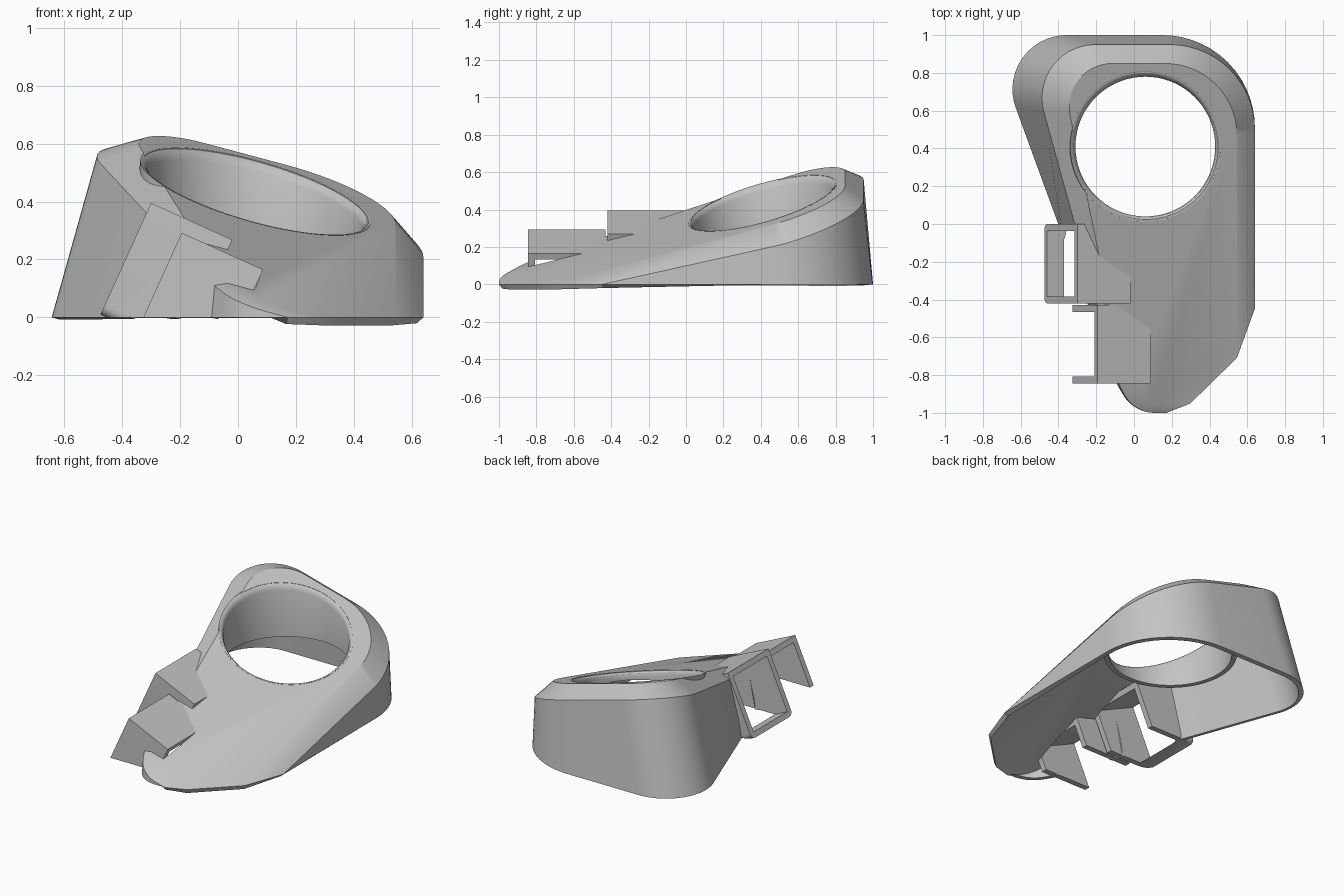
import bpy, bmesh, math
from mathutils import Vector

cube = bpy.data.objects.get("Cube")
if cube:
    bpy.data.objects.remove(cube, do_unlink=True)

grey = bpy.data.materials.new("plain grey")
grey.use_nodes = True
grey.diffuse_color = (0.55, 0.55, 0.55, 1)
grey.node_tree.nodes["Principled BSDF"].inputs["Base Color"].default_value = (0.55, 0.55, 0.55, 1)

HOLE = Vector((0.06, 0.41))
TILT = math.radians(24.4)
U = Vector((math.cos(TILT), 0, -math.sin(TILT)))   # into the body
V = Vector((math.sin(TILT), 0, math.cos(TILT)))    # up the bracket face


def top_z(x, y):
    """Height of the sloping top face."""
    return 0.339 - 0.267 * x + 0.273 * y


def make(name, bm):
    bmesh.ops.recalc_face_normals(bm, faces=bm.faces)
    mesh = bpy.data.meshes.new(name)
    bm.to_mesh(mesh)
    bm.free()
    mesh.materials.append(grey)
    obj = bpy.data.objects.new(name, mesh)
    bpy.context.collection.objects.link(obj)
    return obj


def activate(obj):
    bpy.ops.object.select_all(action='DESELECT')
    obj.select_set(True)
    bpy.context.view_layer.objects.active = obj


def apply_modifier(obj, kind, **settings):
    mod = obj.modifiers.new(kind.lower(), kind)
    for key, value in settings.items():
        setattr(mod, key, value)
    activate(obj)
    bpy.ops.object.modifier_apply(modifier=mod.name)


def cut(obj, cutter):
    apply_modifier(obj, 'BOOLEAN', operation='DIFFERENCE', solver='EXACT', object=cutter)


def smooth(obj):
    activate(obj)
    bpy.ops.object.shade_smooth_by_angle(angle=math.radians(30))


def clip_ground(bm, fill):
    geom = bm.verts[:] + bm.edges[:] + bm.faces[:]
    bmesh.ops.bisect_plane(bm, geom=geom, plane_co=(0, 0, 0), plane_no=(0, 0, 1), clear_inner=True)
    if fill:
        rim = [e for e in bm.edges if e.is_boundary]
        if rim:
            bmesh.ops.edgeloop_fill(bm, edges=rim)


def outline(corners, steps=14):
    """Closed outline with circular corners; each corner is x, y, tangent length."""
    points = []
    for i, (x, y, t) in enumerate(corners):
        c = Vector((x, y))
        before = (Vector(corners[i - 1][:2]) - c).normalized()
        after = (Vector(corners[(i + 1) % len(corners)][:2]) - c).normalized()
        w = math.sin(before.angle(after) / 2)
        a, b = c + before * t, c + after * t
        for k in range(steps + 1):
            s = k / steps
            p, q, r = (1 - s) ** 2, 2 * w * s * (1 - s), s * s
            points.append((a * p + c * q + b * r) / (p + q + r))
    return points


def bridge(bm, rings, closed=False):
    n = len(rings[0])
    pairs = list(zip(rings, rings[1:]))
    if closed:
        pairs.append((rings[-1], rings[0]))
    for low, high in pairs:
        for i in range(n):
            j = (i + 1) % n
            bm.faces.new((low[i], low[j], high[j], high[i]))


def tilted_box(name, origin, u0, u1, y0, y1, v0, v1, round_foot=0):
    """Box in the tilted frame of the side brackets."""
    bm = bmesh.new()
    bmesh.ops.create_cube(bm, size=1)
    if round_foot:
        foot = [e for e in bm.edges if all(v.co.z < 0 for v in e.verts)
                and e.verts[0].co.y == e.verts[1].co.y]
    for v in bm.verts:
        u = u1 if v.co.x > 0 else u0
        y = y1 if v.co.y > 0 else y0
        h = v1 if v.co.z > 0 else v0
        v.co = Vector(origin) + U * u + V * h + Vector((0, y, 0))
    if round_foot:
        bmesh.ops.bevel(bm, geom=foot, offset=round_foot, segments=5, profile=0.5, affect='EDGES')
    return make(name, bm)


# Wedge body: foot, shoulder and top outlines, joined and open underneath
foot = outline([(-0.09, -0.85, 0.02), (0, -1, 0.11), (0.64, -1, 0.05),
                (0.64, 1, 0.49), (-0.767, 1, 0.41)])
shoulder = outline([(-0.08, -0.85, 0.02), (0, -1, 0.11), (0.64, -1, 0.05),
                    (0.64, 0.95, 0.45), (-0.575, 0.95, 0.37)])
crown = outline([(-0.05, -0.82, 0.02), (0.03, -0.95, 0.09), (0.545, -0.95, 0.05),
                 (0.545, 0.85, 0.38), (-0.395, 0.85, 0.28)])
bm = bmesh.new()
rings = [[], [], []]
for f, s, c in zip(foot, shoulder, crown):
    drop = 0.02 + 0.075 * min(1, max(0, (s.y + 0.85) / 0.5))
    z = top_z(s.x, s.y) - drop
    rings[0].append(bm.verts.new((f.x, f.y, min(0, z - 0.05))))
    rings[1].append(bm.verts.new((s.x, s.y, z)))
    rings[2].append(bm.verts.new((c.x, c.y, top_z(c.x, c.y))))
bridge(bm, rings)
bm.faces.new(rings[2])
clip_ground(bm, False)
bmesh.ops.remove_doubles(bm, verts=bm.verts, dist=0.0005)
body = make("wedge_body", bm)
apply_modifier(body, 'SOLIDIFY', thickness=0.03, offset=-1)

# Round opening
bm = bmesh.new()
bmesh.ops.create_cone(bm, cap_ends=True, segments=72, radius1=0.39, radius2=0.39, depth=2)
bmesh.ops.translate(bm, verts=bm.verts, vec=(HOLE.x, HOLE.y, 0.5))
hole_cutter = make("hole_cutter", bm)
cut(body, hole_cutter)
cutters = [hole_cutter]

# Tube lining the opening, with a rounded lip
bm = bmesh.new()
profile = [(0.398, 0.001), (0.386, -0.003), (0.376, -0.014), (0.37, -0.032),
           (0.37, None), (0.4, None), (0.4, -0.03)]
rings = []
for radius, below in profile:
    ring = []
    for i in range(72):
        a = math.tau * i / 72
        x, y = HOLE.x + radius * math.cos(a), HOLE.y + radius * math.sin(a)
        ring.append(bm.verts.new((x, y, 0.24 if below is None else top_z(x, y) + below)))
    rings.append(ring)
bridge(bm, rings, closed=True)
smooth(make("hole_tube", bm))

# Two tilted side brackets, hollowed and trimmed at the ground
for name, origin, y0, y1 in (("rear_bracket", (-0.475, 0, 0.01), -0.42, 0),
                             ("front_bracket", (-0.369, 0, -0.093), -0.845, -0.43)):
    bracket = tilted_box(name, origin, 0, 0.308, y0, y1, 0, 0.423, 0.035)
    hollow = tilted_box(name + "_cutter", origin, -0.1, 0.31, y0 + 0.037, y1 - 0.037, 0.034, 0.388)
    cut(bracket, hollow)
    cut(body, hollow)
    cutters.append(hollow)
    bm = bmesh.new()
    bm.from_mesh(bracket.data)
    clip_ground(bm, True)
    bmesh.ops.recalc_face_normals(bm, faces=bm.faces)
    bm.to_mesh(bracket.data)
    bm.free()
    smooth(bracket)

smooth(body)
for c in cutters:
    bpy.data.objects.remove(c, do_unlink=True)
